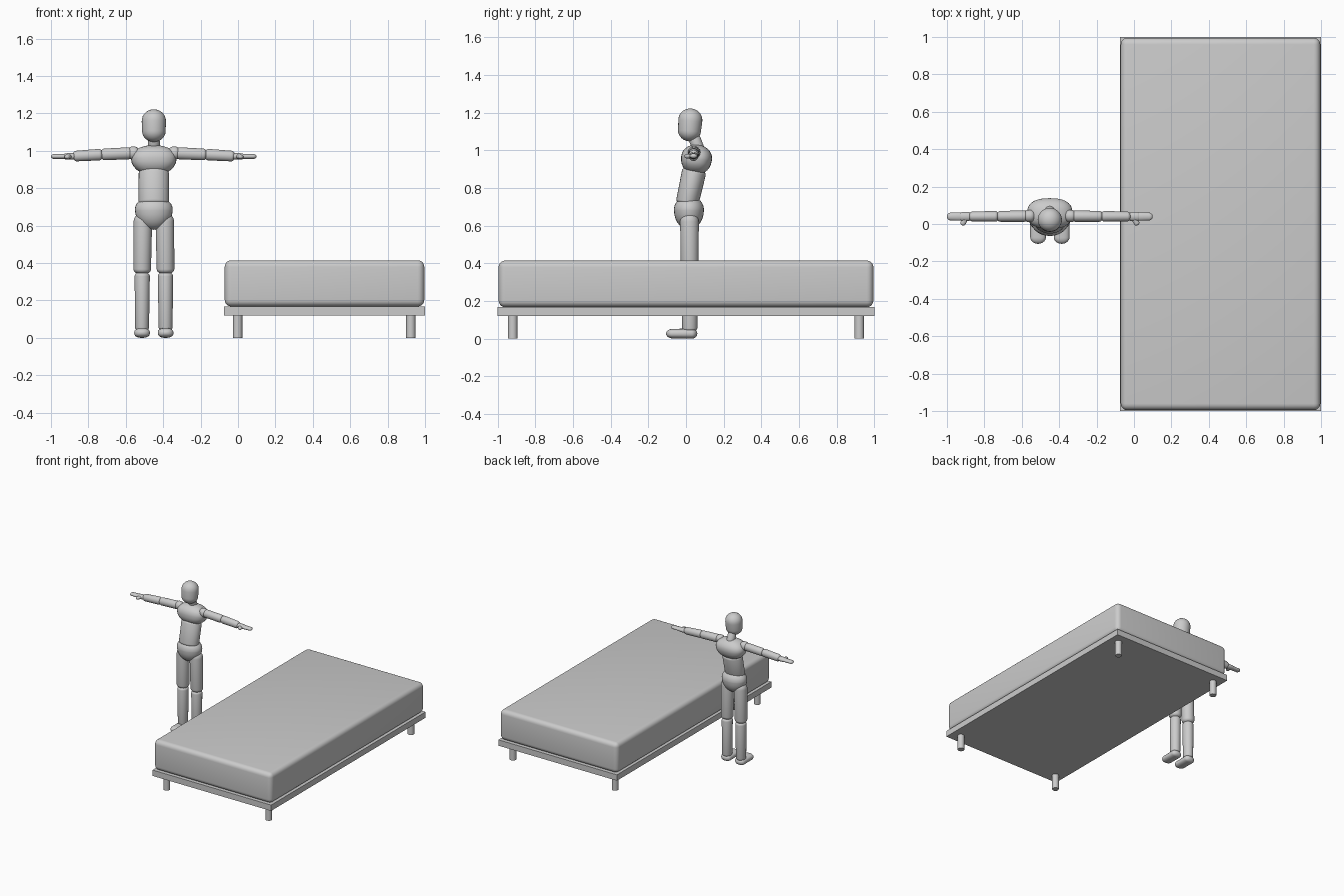
import bpy, bmesh, math
from mathutils import Vector

if "Cube" in bpy.data.objects:
    bpy.data.objects.remove(bpy.data.objects["Cube"])

CX = -0.45          # centre line of the mannequin


def finish(name, bm, smooth=True):
    bmesh.ops.recalc_face_normals(bm, faces=bm.faces)
    mesh = bpy.data.meshes.new(name)
    bm.to_mesh(mesh)
    bm.free()
    ob = bpy.data.objects.new(name, mesh)
    bpy.context.collection.objects.link(ob)
    if smooth:
        for p in mesh.polygons:
            p.use_smooth = True
    return ob


def box(name, lo, hi, bevel=0.0):
    """Axis-aligned box between two corners, optionally rounded."""
    bm = bmesh.new()
    bmesh.ops.create_cube(bm, size=1)
    for v in bm.verts:
        v.co = Vector([lo[i] + (v.co[i] + 0.5) * (hi[i] - lo[i]) for i in range(3)])
    if bevel:
        bmesh.ops.bevel(bm, geom=bm.edges[:], offset=bevel, segments=5,
                        profile=0.5, affect='EDGES')
    return finish(name, bm, smooth=bool(bevel))


def limb(name, p0, p1, r0, r1, cap0, cap1, square=2.0, seg=28, steps=7):
    """Round-ended body from p0 to p1; radii are (across, depth), caps are dome heights."""
    p0, p1 = Vector(p0), Vector(p1)
    d = p1 - p0
    length = d.length
    d.normalize()
    ref = Vector((0, 1, 0)) if abs(d.x) > 0.7 else Vector((1, 0, 0))
    ax = (ref - d * ref.dot(d)).normalized()
    ay = d.cross(ax)
    arc = [i / steps * math.pi / 2 for i in range(1, steps + 1)]
    rows = [(cap0 * (1 - math.cos(a)), math.sin(a)) for a in
            arc] + [(length - cap1 * (1 - math.cos(a)), math.sin(a)) for a in reversed(arc)]
    bm = bmesh.new()
    rings = []
    for h, s in rows:
        t = h / length
        rx, ry = [(r0[i] * (1 - t) + r1[i] * t) * s for i in (0, 1)]
        ring = []
        for k in range(seg):
            a = 2 * math.pi * k / seg
            c, n = math.cos(a), math.sin(a)
            u = math.copysign(abs(c) ** (2 / square), c)
            w = math.copysign(abs(n) ** (2 / square), n)
            ring.append(bm.verts.new(p0 + d * h + ax * rx * u + ay * ry * w))
        rings.append(ring)
    for a, b in zip(rings, rings[1:]):
        for k in range(seg):
            bm.faces.new((a[k], a[(k + 1) % seg], b[(k + 1) % seg], b[k]))
    for ring, tip in ((rings[0], p0), (rings[-1], p1)):
        v = bm.verts.new(tip)
        for k in range(seg):
            bm.faces.new((ring[k], ring[(k + 1) % seg], v))
    return finish(name, bm)


# Bed: mattress, base board and four round legs
box("mattress", (-0.071, -0.995, 0.168), (0.996, 0.995, 0.415), 0.035)
box("bed_base", (-0.074, -1, 0.12), (1, 1, 0.168))
for i, x in enumerate((-0.002, 0.924)):
    for j, y in enumerate((-0.92, 0.92)):
        bm = bmesh.new()
        bmesh.ops.create_cone(bm, cap_ends=True, segments=24, radius1=0.025,
                              radius2=0.025, depth=0.122)
        bmesh.ops.translate(bm, verts=bm.verts, vec=(x, y, 0.061))
        leg = finish(f"bed_leg_{i}{j}", bm)
        bpy.context.view_layer.objects.active = leg
        leg.select_set(True)
        bpy.ops.object.shade_smooth_by_angle()
        leg.select_set(False)

# Mannequin head, neck and torso
limb("head", (CX, 0.014, 1.048), (CX, 0.028, 1.222), (0.061, 0.058), (0.067, 0.067), 0.055, 0.065)
limb("neck", (CX, 0.08, 0.97), (CX, 0.035, 1.09), (0.033, 0.033), (0.031, 0.031), 0.01, 0.01)
limb("chest", (CX, 0.045, 0.87), (CX, 0.065, 1.03), (0.12, 0.082), (0.123, 0.082), 0.085, 0.068, 2.5)
limb("abdomen", (CX, 0.002, 0.70), (CX, 0.048, 0.91), (0.081, 0.06), (0.081, 0.065), 0.03, 0.03)
limb("pelvis", (CX, 0.015, 0.578), (CX, 0.016, 0.757), (0.098, 0.079), (0.103, 0.08), 0.105, 0.07)

# Paired legs and arms, built outward from the centre line
for side, s in (("right", -1), ("left", 1)):
    def at(x, y, z):
        return (CX + s * x, y, z)
    limb(f"{side}_thigh", at(0.063, 0.02, 0.338), at(0.058, 0.018, 0.67),
         (0.047, 0.047), (0.05, 0.05), 0.03, 0.05)
    limb(f"{side}_shin", at(0.063, 0.02, 0.035), at(0.062, 0.02, 0.355),
         (0.037, 0.04), (0.041, 0.043), 0.02, 0.025)
    limb(f"{side}_foot", at(0.063, 0.06, 0.027), at(0.063, -0.106, 0.027),
         (0.042, 0.027), (0.042, 0.025), 0.03, 0.035, 2.4)
    limb(f"{side}_shoulder", at(0.075, 0.044, 0.99), at(0.142, 0.042, 0.987),
         (0.033, 0.035), (0.033, 0.035), 0.03, 0.028)
    limb(f"{side}_upper_arm", at(0.115, 0.042, 0.988), at(0.285, 0.041, 0.98),
         (0.03, 0.032), (0.029, 0.031), 0.02, 0.02)
    limb(f"{side}_forearm", at(0.272, 0.041, 0.981), at(0.434, 0.04, 0.971),
         (0.029, 0.031), (0.026, 0.028), 0.02, 0.02)
    limb(f"{side}_palm", at(0.415, 0.04, 0.971), at(0.487, 0.04, 0.97),
         (0.024, 0.019), (0.024, 0.016), 0.02, 0.02)
    limb(f"{side}_fingers", at(0.463, 0.04, 0.97), at(0.55, 0.04, 0.97),
         (0.023, 0.014), (0.02, 0.013), 0.015, 0.018)
    limb(f"{side}_thumb", at(0.45, 0.032, 0.97), at(0.47, -0.006, 0.968),
         (0.016, 0.012), (0.014, 0.011), 0.01, 0.01)
